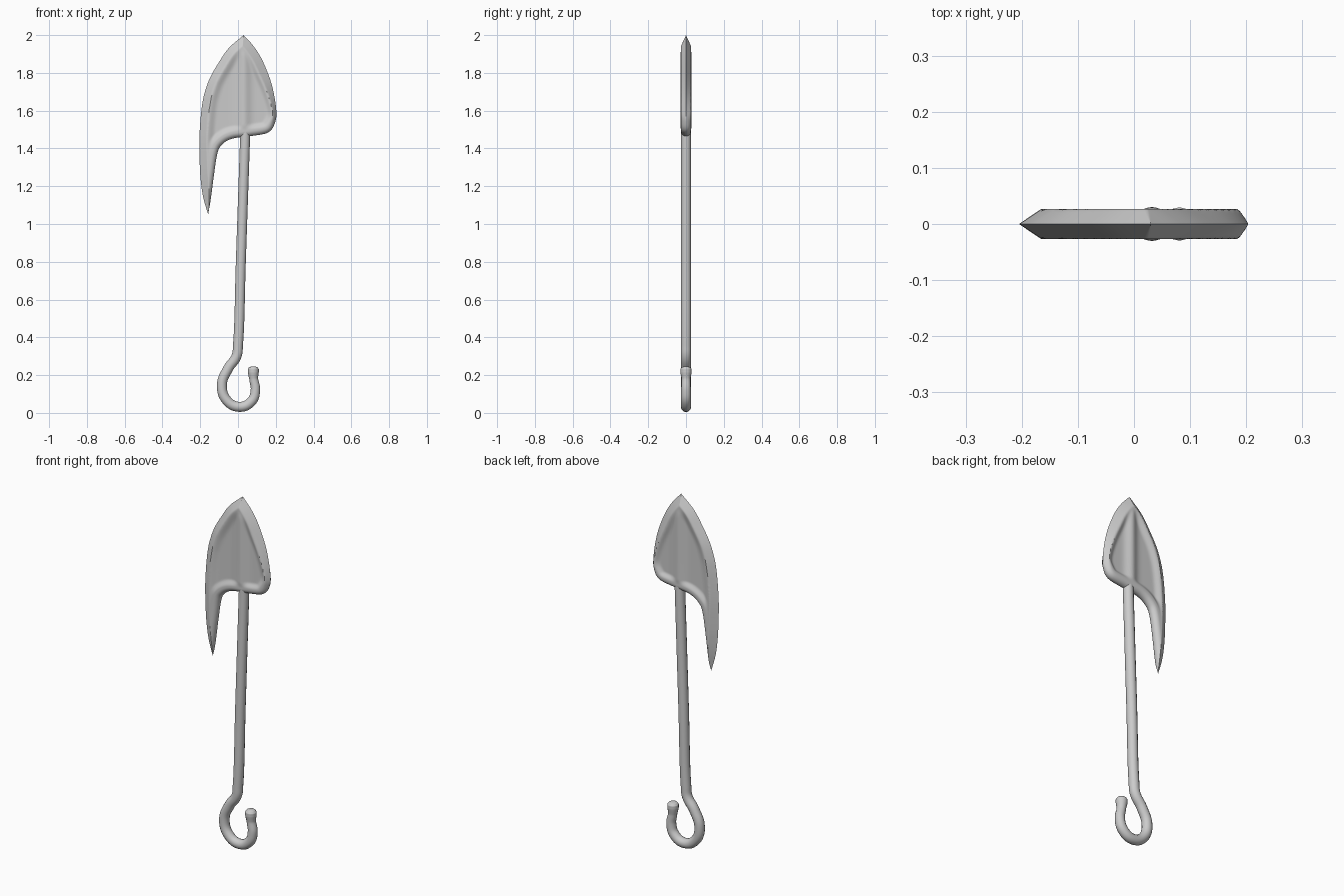
import bpy, math
from mathutils import Vector, kdtree

if "Cube" in bpy.data.objects:
    bpy.data.objects.remove(bpy.data.objects["Cube"])


def catmull(keys, n):
    """Smooth 2D path through the keys, n samples per span."""
    p = [Vector(k) for k in keys]
    p = [2 * p[0] - p[1]] + p + [2 * p[-1] - p[-2]]
    out = []
    for i in range(1, len(p) - 2):
        a, b, c, d = p[i - 1:i + 3]
        for s in range(n):
            t = s / n
            out.append(0.5 * (2 * b + (c - a) * t + (2 * a - 5 * b + 4 * c - d) * t * t
                              + (3 * b - a - 3 * c + d) * t ** 3))
    return out + [p[-2]]


def tree(path):
    kd = kdtree.KDTree(len(path))
    for i, v in enumerate(path):
        kd.insert((v.x, 0, v.y), i)
    kd.balance()
    return kd


def smooth(a, b, v):
    t = min(1, max(0, (v - a) / (b - a)))
    return t * t * (3 - 2 * t)


# Blade outline: left cutting edge, and right edge with base and inner barb
left = [(.03, 2), (-.05, 1.93), (-.105, 1.85), (-.15, 1.77), (-.178, 1.69), (-.19, 1.63),
        (-.197, 1.57), (-.201, 1.52), (-.204, 1.47), (-.205, 1.42), (-.204, 1.36),
        (-.199, 1.25), (-.185, 1.145), (-.158, 1.05)]
right = [(.03, 2), (.085, 1.938), (.132, 1.86), (.178, 1.74), (.202, 1.61), (.197, 1.54),
         (.16, 1.485), (.065, 1.465), (-.03, 1.452), (-.085, 1.42), (-.11, 1.37),
         (-.13, 1.24), (-.143, 1.14), (-.158, 1.05)]
ROWS, COLS = 12, 48
L, R = catmull(left, ROWS), catmull(right, ROWS)
kl, kr = tree(catmull(left, ROWS * 8)), tree(catmull(right, ROWS * 8))


def thickness(x, z):
    """Half thickness: bevelled sides, rounded base, dished panel, central spine."""
    dl, dr = kl.find((x, 0, z))[2], kr.find((x, 0, z))[2]
    bevel_r = .017 + .028 * smooth(1.55, 1.82, z)
    flat = min(1, dr / bevel_r)
    q = min(1, dr / .028)
    rounded = math.sqrt(1 - (1 - q) ** 2)
    k = smooth(1.5, 1.6, z)
    side = flat * k + rounded * (1 - k)
    rim_r = bevel_r * k + .034 * (1 - k)
    h = .027 * min(1, dl / .04, side)
    dish = smooth(.04, .085, dl) * smooth(rim_r, rim_r + .035, dr)
    spine = math.exp(-((x - .032) / .032) ** 2)
    return h - .014 * dish * (1 - spine) + .003 * spine * dish


# Blade: rows lofted between the two edges, front and back faces sharing the rim
verts, faces = [], []
W = COLS + 1
for sign in (-1, 1):
    for a, b in zip(L, R):
        for c in range(W):
            u = (1 - math.cos(math.pi * c / COLS)) / 2
            p = a.lerp(b, u)
            y = 0 if c in (0, COLS) else thickness(p.x, p.y)
            verts.append((p.x, sign * y, p.y))
n = len(L)
for s in range(2):
    for r in range(n - 1):
        for c in range(COLS):
            i = s * n * W + r * W + c
            q = (i, i + W, i + W + 1, i + 1)
            faces.append(q if s == 0 else q[::-1])
me = bpy.data.meshes.new("blade")
me.from_pydata(verts, [], faces)
blade = bpy.data.objects.new("blade", me)
bpy.context.collection.objects.link(blade)
bpy.context.view_layer.objects.active = blade
blade.select_set(True)
bpy.ops.object.mode_set(mode='EDIT')
bpy.ops.mesh.select_all(action='SELECT')
bpy.ops.mesh.remove_doubles(threshold=.00005)
bpy.ops.mesh.normals_make_consistent(inside=False)
bpy.ops.object.mode_set(mode='OBJECT')
bpy.ops.object.shade_smooth_by_angle(angle=math.radians(40))
blade.select_set(False)

# Shaft with open hook: x, z, radius factor
path = [(.039, 1.5, 1), (.015, .8, 1), (0, .36, 1), (-.008, .3, 1), (-.052, .235, 1),
        (-.085, .15, 1), (-.06, .067, 1), (.01, .032, 1), (.072, .062, 1), (.092, .12, .95),
        (.083, .18, .88), (.081, .215, 1.1), (.081, .232, 1.1), (.081, .242, .85), (.081, .246, .4)]
cu = bpy.data.curves.new("shaft_and_hook", 'CURVE')
cu.dimensions = '3D'
cu.bevel_depth = .027
cu.bevel_resolution = 5
cu.resolution_u = 8
cu.use_fill_caps = True
sp = cu.splines.new('BEZIER')
sp.bezier_points.add(len(path) - 1)
for bp, (x, z, r) in zip(sp.bezier_points, path):
    bp.co = (x, 0, z)
    bp.radius = r
    bp.handle_left_type = bp.handle_right_type = 'AUTO'
shaft = bpy.data.objects.new("shaft_and_hook", cu)
bpy.context.collection.objects.link(shaft)
bpy.context.view_layer.objects.active = shaft
shaft.select_set(True)
bpy.ops.object.convert(target='MESH')
bpy.ops.object.shade_smooth_by_angle(angle=math.radians(50))
